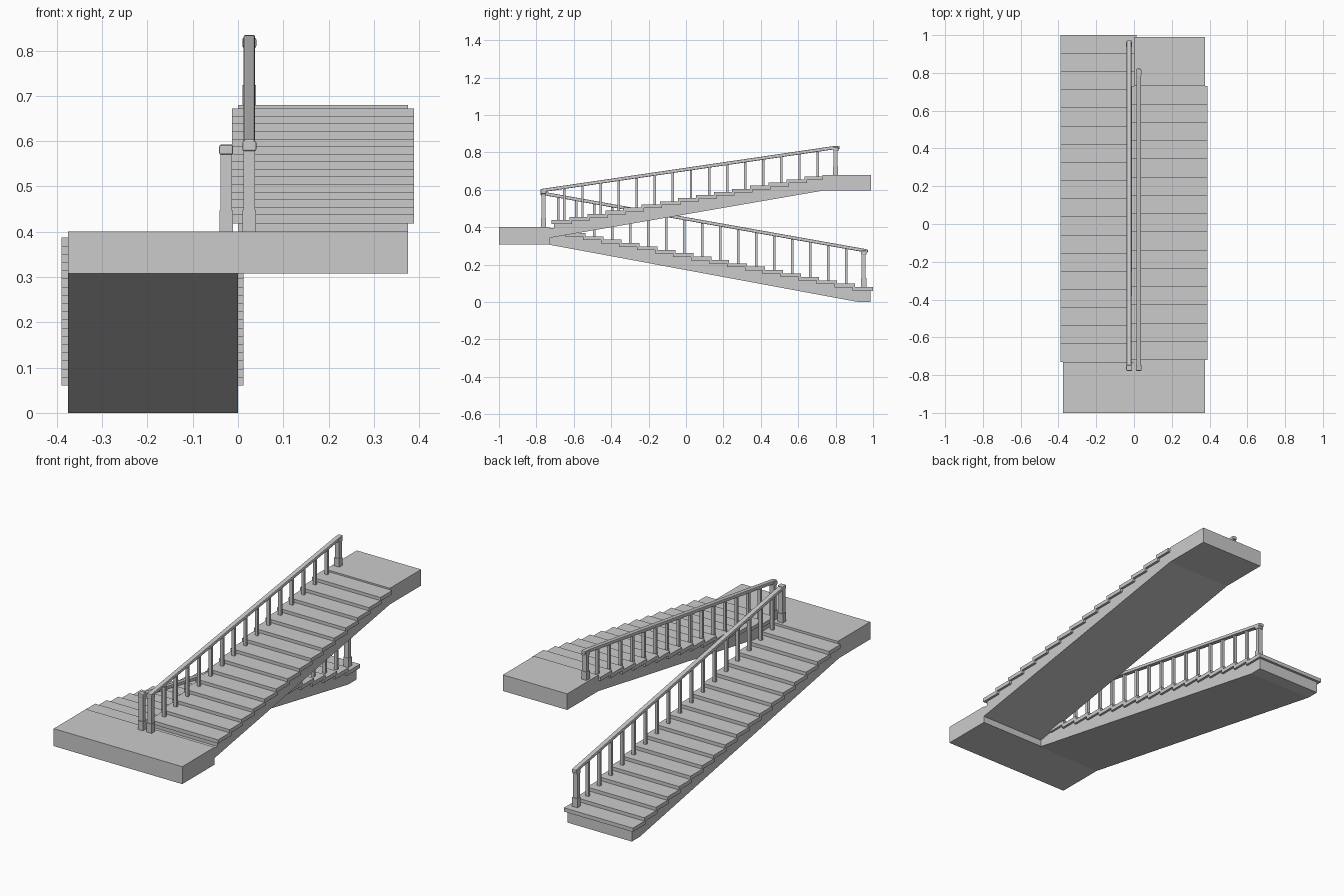
import bpy, bmesh

if "Cube" in bpy.data.objects:
    bpy.data.objects.remove(bpy.data.objects["Cube"])


def prism(name, x0, x1, profile):
    """Extrude a (y, z) outline from x0 to x1."""
    bm = bmesh.new()
    face = bm.faces.new([bm.verts.new((x0, y, z)) for y, z in profile])
    ext = bmesh.ops.extrude_face_region(bm, geom=[face])
    for v in ext["geom"]:
        if isinstance(v, bmesh.types.BMVert):
            v.co.x = x1
    bmesh.ops.recalc_face_normals(bm, faces=bm.faces)
    me = bpy.data.meshes.new(name)
    bm.to_mesh(me)
    bm.free()
    ob = bpy.data.objects.new(name, me)
    bpy.context.collection.objects.link(ob)
    return ob


def box(name, x0, x1, y0, y1, z0, z1):
    return prism(name, x0, x1, [(y0, z0), (y1, z0), (y1, z1), (y0, z1)])


def bevel(ob, width):
    m = ob.modifiers.new("bevel", "BEVEL")
    m.width = width
    m.segments = 2


THICK, NOSE = 0.02, 0.013


def flight(name, n, y0, pitch, z0, rise, x_body, x_tread, soffit):
    """Stepped body plus n treads; pitch is signed along y, z0 = first tread underside."""
    s = 1 if pitch > 0 else -1
    top = []
    for k in range(n):
        y = y0 + k * pitch + s * NOSE
        z = z0 + k * rise
        top += [(y, z), (y + pitch, z)]
        ya, yb = sorted((y0 + k * pitch, y0 + (k + 1) * pitch + s * NOSE))
        if k == n - 1:
            ya, yb = sorted((y0 + k * pitch, y0 + (k + 1) * pitch))
        box(f"{name}_tread_{k + 1}", *x_tread, ya, yb, z, z + THICK)
    top[-1] = (y0 + n * pitch, top[-1][1])
    prism(f"{name}_body", *x_body, top + soffit)


def newel(name, x, y, z0, z1):
    # square post with slightly wider base and head
    box(name + "_post", x - .0125, x + .0125, y - .011, y + .011, z0, z1)
    box(name + "_base", x - .015, x + .015, y - .014, y + .014, z0, z0 + .09 * (z1 - z0) + .03)
    bevel(box(name + "_cap", x - .0155, x + .0155, y - .015, y + .015, z1 - .022, z1), .004)


def railing(name, x, path, posts):
    """Handrail following its (y, z) top line, with balusters from (y, z base)."""
    low = [(y, z - .018) for y, z in reversed(path)]
    bevel(prism(name + "_handrail", x - .0125, x + .0125, path + low), .004)
    for i, (y, z) in enumerate(posts):
        for (ya, za), (yb, zb) in zip(path, path[1:]):
            if min(ya, yb) <= y <= max(ya, yb):
                t = za + (zb - za) * (y - ya) / (yb - ya) - .01
                box(f"{name}_baluster_{i + 1}", x - .008, x + .008, y - .0065, y + .0065, z, t)
                break


# landings
box("middle_landing", -.375, .375, -1, -.73, .308, .40)
box("upper_landing", 0, .375, .73, .99, .595, .68)

# lower flight climbs towards -y, upper flight climbs towards +y
LP, LR = -1.73 / 18, .0181
UP, UR = 1.45 / 15, .0167
flight("lower_flight", 18, 1.0, LP, .06, LR, (-.375, 0), (-.39, .012),
       [(-.74, .308), (.92, 0), (.987, 0)])
flight("upper_flight", 15, -.72, UP, .418, UR, (0, .375), (-.013, .388),
       [(.73, .595), (-.92, .31), (-.92, .395), (-.72 + NOSE, .395)])

# lower railing
newel("lower_start_newel", -.026, .95, .08, .275)
newel("lower_end_newel", -.026, -.762, .40, .592)
railing("lower", -.026, [(.972, .281), (-.755, .588), (-.777, .592)],
        [(1 + (k + .5) * LP, .06 + THICK + k * LR - .003) for k in range(1, 18)])

# upper railing
newel("upper_start_newel", .025, -.762, .40, .600)
newel("upper_end_newel", .025, .80, .68, .828)
railing("upper", .025, [(-.777, .604), (.785, .833), (.822, .835)],
        [(-.65 + k * UP, .418 + THICK + k * UR - .003) for k in range(15)])
